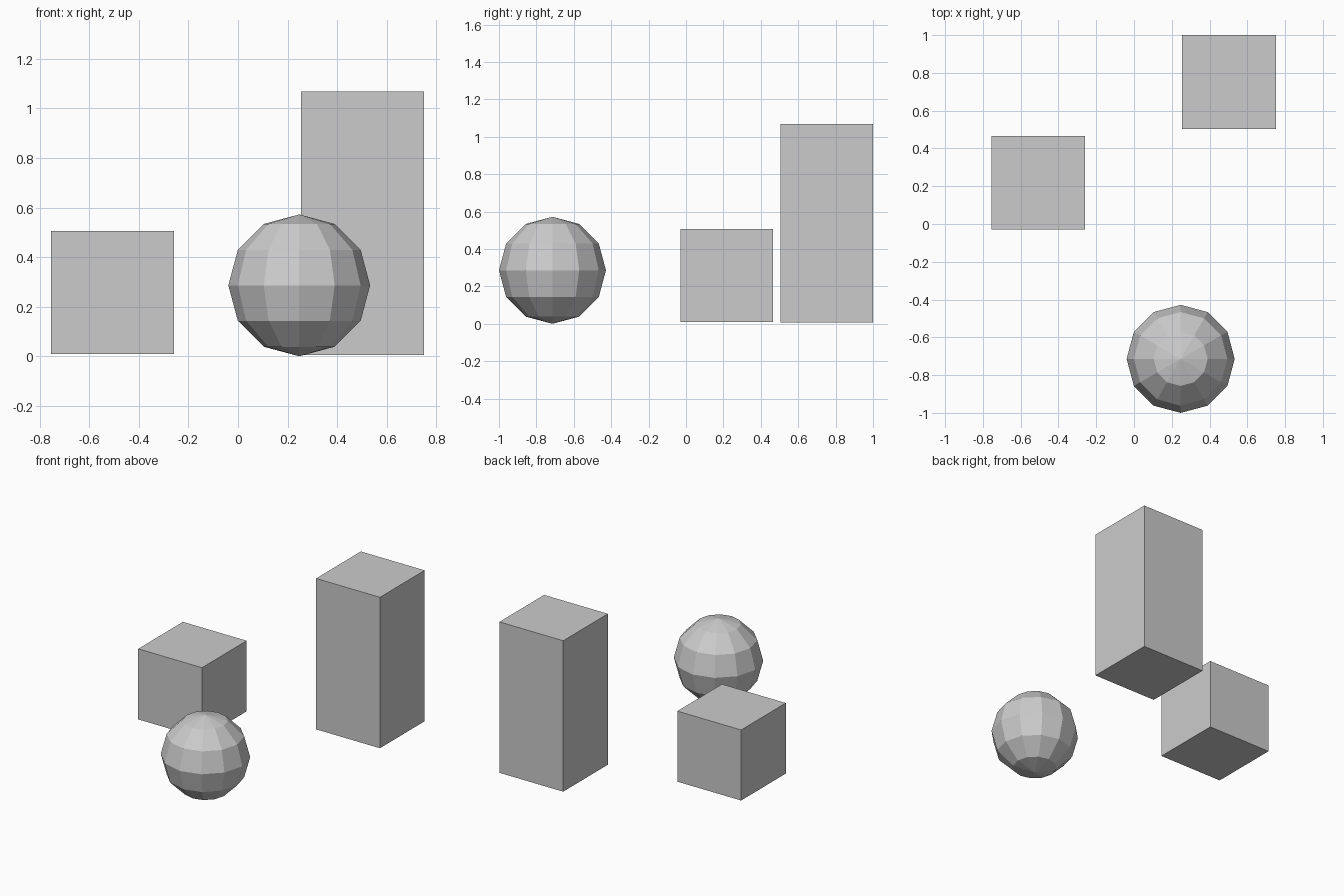
import bpy
import bmesh
from mathutils import Matrix, Vector

cube = bpy.data.objects.get("Cube")
if cube:
    bpy.data.objects.remove(cube, do_unlink=True)

# Single grey material
grey = bpy.data.materials.new("plain_grey")
grey.use_nodes = True
colour = (0.6, 0.6, 0.6, 1)
grey.diffuse_color = colour
grey.node_tree.nodes["Principled BSDF"].inputs["Base Color"].default_value = colour


def add_object(name, bm, location):
    mesh = bpy.data.meshes.new(name)
    bm.to_mesh(mesh)
    bm.free()
    mesh.materials.append(grey)
    obj = bpy.data.objects.new(name, mesh)
    obj.location = location
    bpy.context.collection.objects.link(obj)
    return obj


def add_box(name, low, high):
    low, high = Vector(low), Vector(high)
    bm = bmesh.new()
    bmesh.ops.create_cube(bm, size=1, matrix=Matrix.Diagonal((*(high - low), 1)))
    return add_object(name, bm, (low + high) / 2)


# Boxes
add_box("small_cube", (-0.755, -0.03, 0.01), (-0.259, 0.466, 0.506))
add_box("tall_block", (0.255, 0.504, 0.006), (0.751, 1.0, 1.067))

# Faceted ball
bm = bmesh.new()
bmesh.ops.create_uvsphere(bm, u_segments=12, v_segments=6, radius=0.286)
add_object("faceted_ball", bm, (0.247, -0.714, 0.286))
